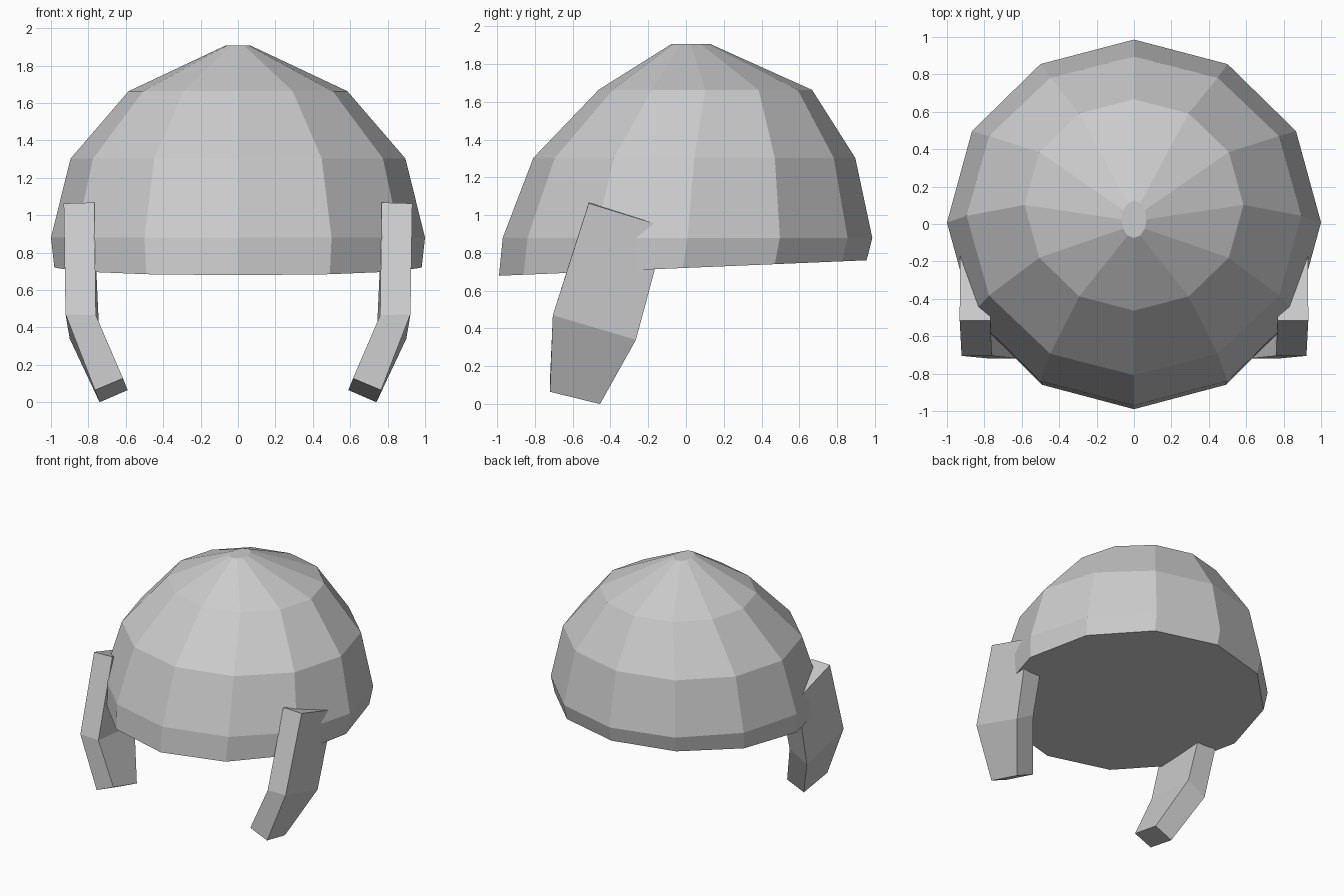
import bpy
import bmesh
from math import sin, cos, pi

cube = bpy.data.objects.get("Cube")
if cube:
    bpy.data.objects.remove(cube, do_unlink=True)

GREY = (0.6, 0.6, 0.6, 1.0)
grey = bpy.data.materials.new("plain grey")
grey.use_nodes = True
grey.diffuse_color = GREY
grey.node_tree.nodes["Principled BSDF"].inputs["Base Color"].default_value = GREY


def loft(name, rings):
    """Join rings of points into one closed, flat-shaded solid."""
    bm = bmesh.new()
    loops = [[bm.verts.new(p) for p in ring] for ring in rings]
    n = len(loops[0])
    for low, high in zip(loops, loops[1:]):
        for i in range(n):
            j = (i + 1) % n
            bm.faces.new((low[i], low[j], high[j], high[i]))
    bm.faces.new(loops[0])
    bm.faces.new(loops[-1])
    bmesh.ops.recalc_face_normals(bm, faces=bm.faces)
    mesh = bpy.data.meshes.new(name)
    bm.to_mesh(mesh)
    bm.free()
    mesh.materials.append(grey)
    obj = bpy.data.objects.new(name, mesh)
    bpy.context.collection.objects.link(obj)
    return obj


# Helmet dome: z, centre y, x radius, y radius, rim tilt
SIDES = 12
DOME = [
    (0.72, -0.017, 0.982, 0.973, 0.041),
    (0.88, 0.008, 1.0, 0.978, 0),
    (1.303, 0.044, 0.895, 0.852, 0),
    (1.663, 0.102, 0.585, 0.565, 0),
    (1.907, 0.025, 0.067, 0.1, 0),
]


def dome_ring(z, cy, rx, ry, tilt):
    angles = [2 * pi * i / SIDES for i in range(SIDES)]
    return [(rx * cos(a), cy + ry * sin(a), z + tilt * sin(a)) for a in angles]


loft("helmet_dome", [dome_ring(*row) for row in DOME])

# Cheek guards: outer front, outer back, inner back, inner front at each level
GUARD = [
    [(0.74, -0.455, 0.0), (0.765, -0.72, 0.065), (0.615, -0.72, 0.128), (0.59, -0.455, 0.065)],
    [(0.9, -0.265, 0.34), (0.922, -0.705, 0.47), (0.76, -0.705, 0.465), (0.745, -0.265, 0.43)],
    [(0.93, -0.105, 0.937), (0.932, -0.515, 1.063), (0.768, -0.515, 1.068), (0.768, -0.105, 0.937)],
]
for side, sign in (("left", 1), ("right", -1)):
    loft(side + "_cheek_guard", [[(sign * x, y, z) for x, y, z in ring] for ring in GUARD])
